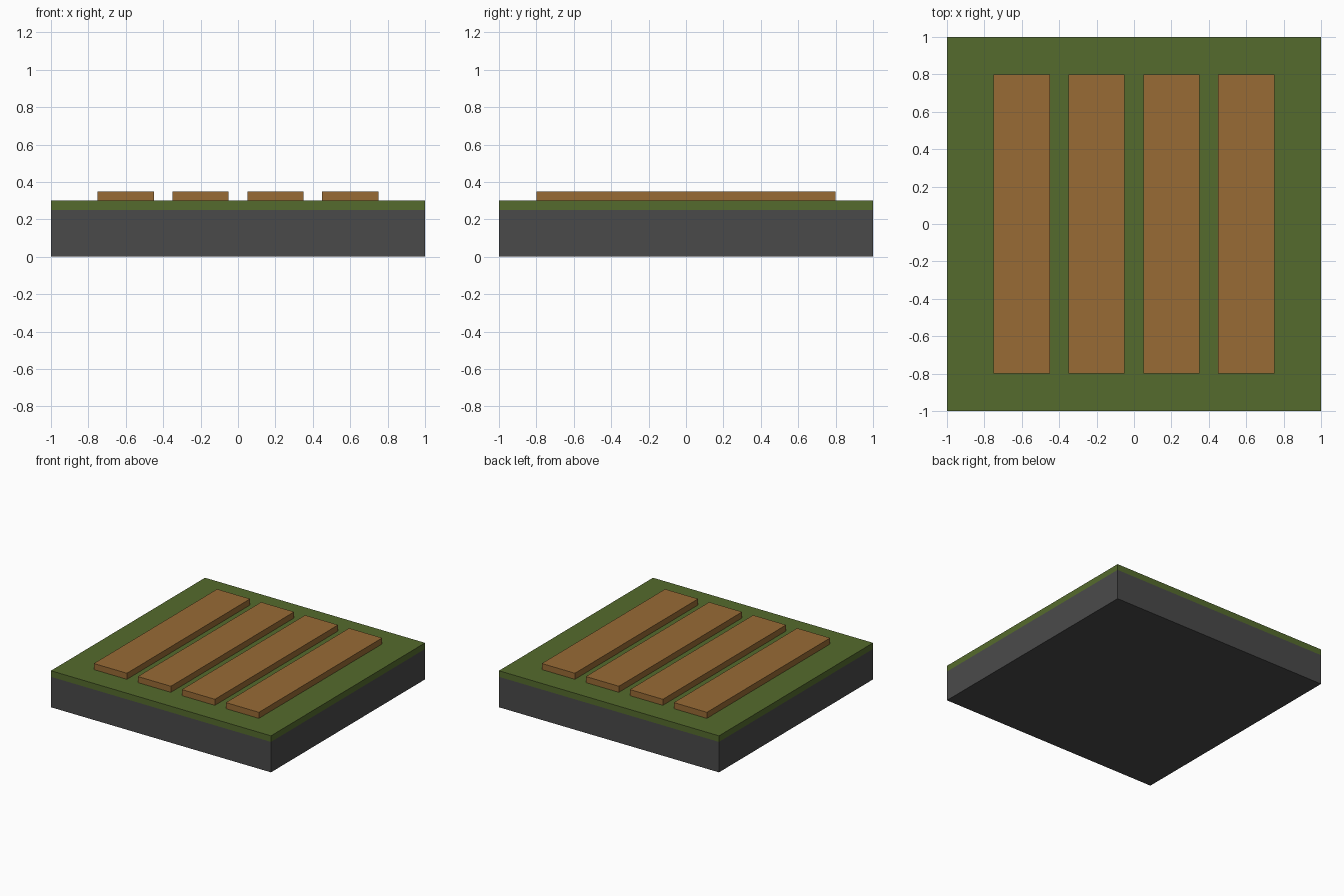
import bpy
import bmesh
from mathutils import Matrix, Vector

if "Cube" in bpy.data.objects:
    bpy.data.objects.remove(bpy.data.objects["Cube"])


def material(name, srgb):
    lin = [((c / 255 + 0.055) / 1.055) ** 2.4 for c in srgb]
    m = bpy.data.materials.new(name)
    m.diffuse_color = (*lin, 1)
    m.use_nodes = True
    m.node_tree.nodes["Principled BSDF"].inputs["Base Color"].default_value = m.diffuse_color
    return m


def box(name, center, size, mat):
    bm = bmesh.new()
    bmesh.ops.create_cube(bm, size=1.0, matrix=Matrix.Diagonal((*size, 1)))
    me = bpy.data.meshes.new(name)
    bm.to_mesh(me)
    bm.free()
    me.materials.append(mat)
    ob = bpy.data.objects.new(name, me)
    ob.location = Vector(center)
    bpy.context.collection.objects.link(ob)
    return ob


stone = material("dark_grey", (74, 74, 74))
grass = material("olive_green", (85, 107, 45))
soil = material("earth_brown", (152, 107, 53))

# Square base slab with a thin grass layer on top
box("base_slab", (0, 0, 0.125), (2, 2, 0.25), stone)
box("grass_layer", (0, 0, 0.275), (2, 2, 0.05), grass)

# Four raised soil beds, evenly spaced across x
for i in range(4):
    box(f"soil_bed_{i + 1}", (-0.6 + 0.4 * i, 0, 0.325), (0.3, 1.6, 0.05), soil)
